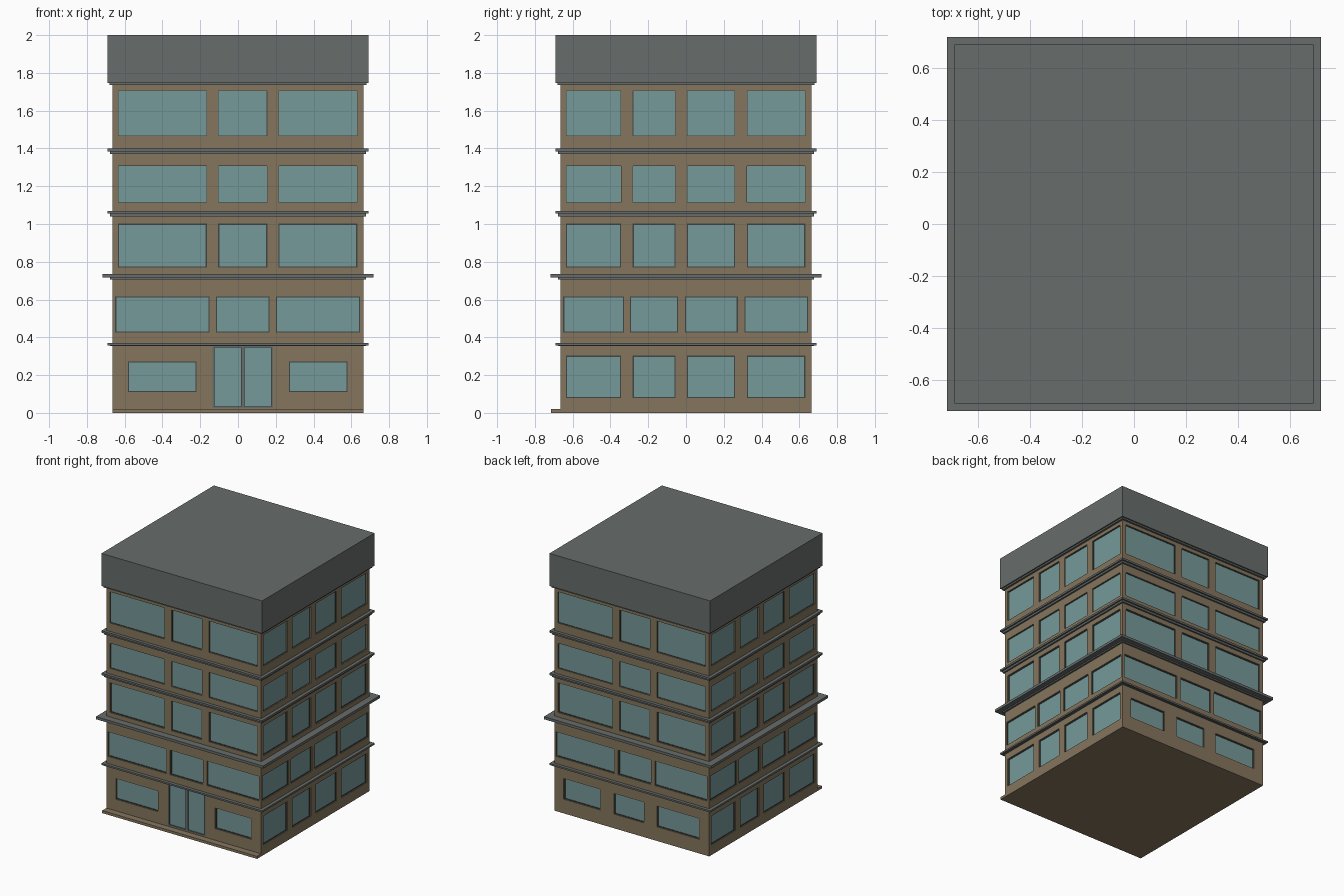
import bpy, bmesh
from math import pi
from mathutils import Matrix, Vector

if "Cube" in bpy.data.objects:
    bpy.data.objects.remove(bpy.data.objects["Cube"])

W = 0.665      # half width of the walls
DEPTH = 0.014  # window recess


def material(name, rgb):
    m = bpy.data.materials.new(name)
    m.diffuse_color = (*rgb, 1)
    m.use_nodes = True
    m.node_tree.nodes["Principled BSDF"].inputs["Base Color"].default_value = m.diffuse_color
    return m


WALL = material("wall_tan", (0.235, 0.18, 0.11))
GLASS = material("glass_teal", (0.18, 0.32, 0.32))
GREY = material("trim_grey", (0.135, 0.152, 0.145))
DARK = material("frame_dark", (0.05, 0.06, 0.06))


def finish(name, bm, mat):
    bmesh.ops.recalc_face_normals(bm, faces=bm.faces)
    me = bpy.data.meshes.new(name)
    bm.to_mesh(me)
    bm.free()
    ob = bpy.data.objects.new(name, me)
    bpy.context.collection.objects.link(ob)
    me.materials.append(mat)
    return ob


def boxes(name, items, mat):
    """One mesh from boxes (x0, x1, y0, y1, z0, z1, turn about z)."""
    bm = bmesh.new()
    for x0, x1, y0, y1, z0, z1, turn in items:
        centre = Vector((x0 + x1, y0 + y1, z0 + z1)) / 2
        m = (Matrix.Rotation(turn, 4, 'Z') @ Matrix.Translation(centre)
             @ Matrix.Diagonal((x1 - x0, y1 - y0, z1 - z0, 1)))
        bmesh.ops.create_cube(bm, size=1, matrix=m)
    return finish(name, bm, mat)


def ledge(name, profile):
    """Sweep a closed (half width, z) profile around the square plan."""
    bm = bmesh.new()
    corners = ((-1, -1), (1, -1), (1, 1), (-1, 1))
    rings = [[bm.verts.new((sx * r, sy * r, z)) for sx, sy in corners] for r, z in profile]
    for a, b in zip(rings, rings[1:] + rings[:1]):
        for i in range(4):
            j = (i + 1) % 4
            bm.faces.new((a[i], a[j], b[j], b[i]))
    return finish(name, bm, GREY)


# Window columns, measured along each facade
front_cols = [(-0.635, -0.165), (-0.105, 0.155), (0.215, 0.632)]
front_wide = [(-0.65, -0.15), (-0.117, 0.167), (0.20, 0.647)]
side_cols = [(-0.635, -0.343), (-0.282, -0.055), (0.005, 0.26), (0.322, 0.632)]
side_wide = [(-0.65, -0.328), (-0.297, -0.042), (-0.006, 0.274), (0.31, 0.647)]
front_ground = [(-0.582, -0.22), (0.27, 0.58)]
back_ground = [(-0.585, -0.268), (-0.155, 0.105), (0.216, 0.58)]

windows = []   # u0, u1, z0, z1, turn, frame width
for k in range(4):
    side = k % 2
    floors = [(0.425, 0.617, side_wide if side else front_wide, 0.006)]
    for z0, z1, f in ((0.77, 1.002, 0.006), (1.113, 1.308, 0.002), (1.465, 1.707, 0.003)):
        floors.append((z0, z1, side_cols if side else front_cols, f))
    if side:
        floors.append((0.078, 0.303, side_cols, 0.006))
    else:
        floors.append((0.11, 0.272, back_ground if k else front_ground, 0.006))
    for z0, z1, cols, f in floors:
        windows += [(u0, u1, z0, z1, k * pi / 2, f) for u0, u1 in cols]

# Walls with recessed openings
door = (-0.135, 0.185, 0.025, 0.355)
walls = boxes("walls", [(-W, W, -W, W, 0, 1.745, 0)], WALL)
openings = [(a, b, -W - 0.05, -W + DEPTH, c, d, t) for a, b, c, d, t, f in windows]
openings.append((door[0], door[1], -W - 0.05, -W + DEPTH, door[2], door[3], 0))
cutter = boxes("opening_cutter", openings, WALL)
cutter.hide_render = True
cutter.hide_viewport = True
cut = walls.modifiers.new("openings", 'BOOLEAN')
cut.object = cutter
cut.operation = 'DIFFERENCE'
cut.solver = 'EXACT'

# Window glass and frames
glass, frames = [], []
back = -W + DEPTH
for a, b, c, d, t, f in windows:
    glass.append((a + f, b - f, back - 0.003, back, c + f, d - f, t))
    y = (back - 0.007, back)
    frames += [(a, a + f, *y, c, d, t), (b - f, b, *y, c, d, t),
               (a + f, b - f, *y, c, c + f, t), (a + f, b - f, *y, d - f, d, t)]
boxes("window_glass", glass, GLASS)
boxes("window_frames", frames, DARK)

# Double entrance door
a, b, c, d = door
y = (-W, back)
boxes("door_frame", [(a, a + 0.01, *y, c, d, 0), (b - 0.01, b, *y, c, d, 0),
                     (a + 0.01, b - 0.01, *y, c, c + 0.01, 0),
                     (a + 0.01, b - 0.01, *y, d - 0.01, d, 0),
                     (0.016, 0.034, *y, c + 0.01, d - 0.01, 0)], GREY)
boxes("door_glass", [(a + 0.01, 0.016, back - 0.005, back, c + 0.01, d - 0.01, 0),
                     (0.034, b - 0.01, back - 0.005, back, c + 0.01, d - 0.01, 0)], GLASS)

# Front step
boxes("front_step", [(-W, W, -0.716, -W, 0, 0.02, 0)], WALL)

# Floor ledges: wide upper slab over a narrower one
for name, wide, z0, z1, z2 in (("ledge_first", 0.69, 0.355, 0.357, 0.37),
                               ("ledge_second", 0.718, 0.706, 0.716, 0.736),
                               ("ledge_third", 0.69, 1.04, 1.055, 1.07),
                               ("ledge_fourth", 0.69, 1.37, 1.385, 1.4)):
    ledge(name, [(W, z0), (0.678, z0), (0.678, z1), (wide, z1), (wide, z2), (W, z2)])
ledge("roof_ledge", [(W, 1.735), (0.68, 1.735), (0.68, 1.75), (W, 1.75)])

# Roof block
boxes("roof", [(-0.69, 0.69, -0.69, 0.69, 1.747, 2.0, 0)], GREY)
